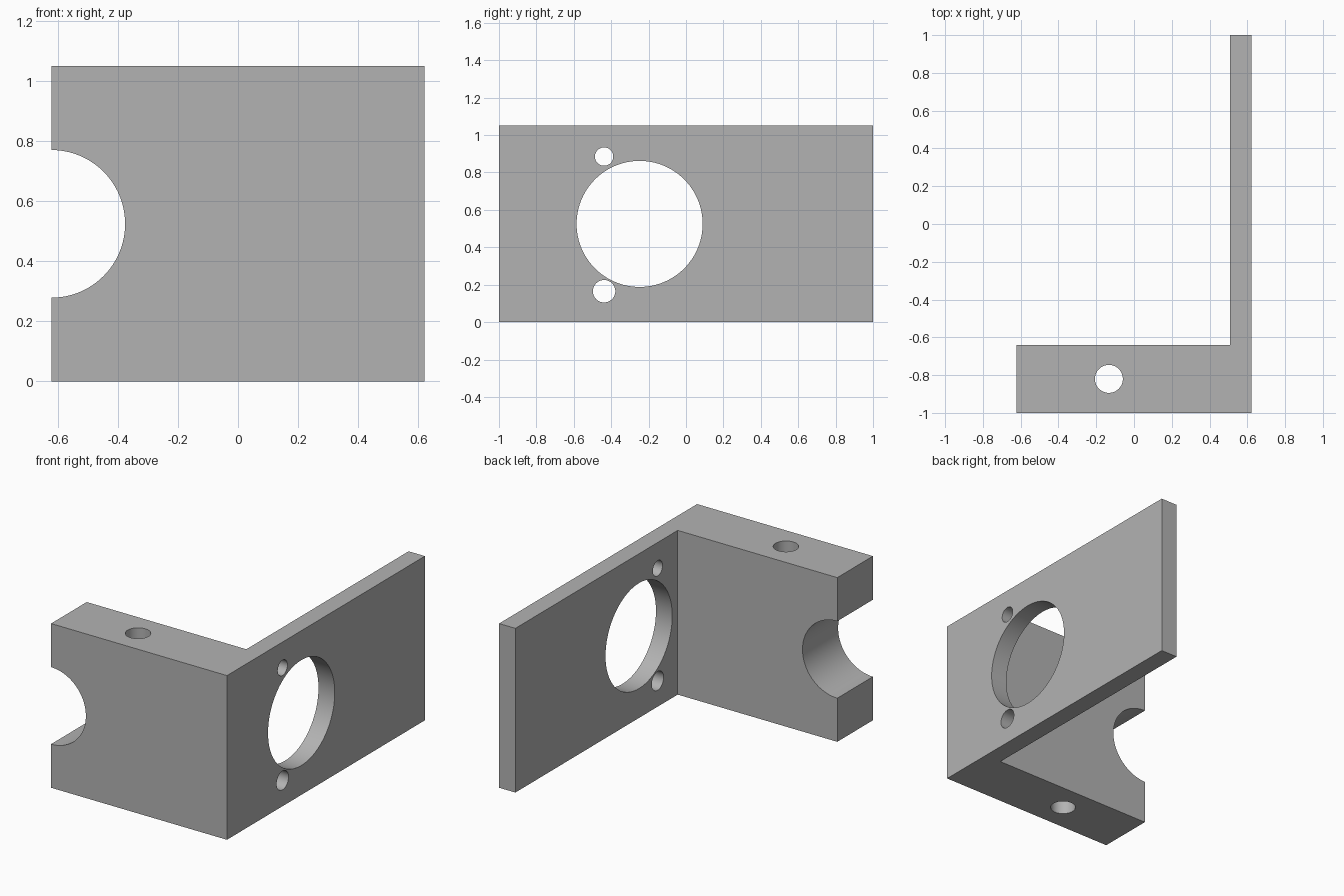
import bpy
import bmesh
import math
from mathutils import Vector

default_cube = bpy.data.objects.get("Cube")
if default_cube:
    bpy.data.objects.remove(default_cube, do_unlink=True)

HALF_X, HALF_Y, HEIGHT = 0.622, 1.0, 1.05
PLATE_IN = 0.507    # inner face of the thin plate
BLOCK_BACK = -0.64  # back face of the thick block
MID = HEIGHT / 2

grey = bpy.data.materials.new("plain grey")
grey.use_nodes = True
color = (0.45, 0.45, 0.45, 1)
grey.diffuse_color = color
grey.node_tree.nodes["Principled BSDF"].inputs["Base Color"].default_value = color

# L-shaped body: thick front block and thin side plate
profile = [(-HALF_X, -HALF_Y), (HALF_X, -HALF_Y), (HALF_X, HALF_Y),
           (PLATE_IN, HALF_Y), (PLATE_IN, BLOCK_BACK), (-HALF_X, BLOCK_BACK)]
bm = bmesh.new()
base = bm.faces.new([bm.verts.new((x, y, 0)) for x, y in profile])
top = bmesh.ops.extrude_face_region(bm, geom=[base])["geom"]
bmesh.ops.translate(bm, vec=(0, 0, HEIGHT),
                    verts=[g for g in top if isinstance(g, bmesh.types.BMVert)])
bmesh.ops.recalc_face_normals(bm, faces=bm.faces)
mesh = bpy.data.meshes.new("angle_bracket")
bm.to_mesh(mesh)
bm.free()
mesh.materials.append(grey)
bracket = bpy.data.objects.new("angle_bracket", mesh)
bpy.context.collection.objects.link(bracket)


def drill(name, center, axis, radius, depth, sides=64):
    """Cut a round hole through the bracket."""
    turn = Vector(axis).to_track_quat("Z", "Y").to_euler()
    bpy.ops.mesh.primitive_cylinder_add(vertices=sides, radius=radius, depth=depth,
                                        location=center, rotation=turn)
    cutter = bpy.context.object
    cutter.name = name + "_cutter"
    cutter.hide_render = True
    cutter.data.materials.append(grey)
    mod = bracket.modifiers.new(name, "BOOLEAN")
    mod.operation = "DIFFERENCE"
    mod.solver = "EXACT"
    mod.object = cutter
    bpy.context.view_layer.objects.active = bracket
    bpy.ops.object.modifier_apply(modifier=mod.name)
    bpy.data.objects.remove(cutter, do_unlink=True)


# Side plate: large opening and two small screw holes
plate_x = (PLATE_IN + HALF_X) / 2
drill("large_opening", (plate_x, -0.248, MID), (1, 0, 0), 0.337, 0.3, 96)
drill("upper_screw_hole", (plate_x, -0.438, 0.885), (1, 0, 0), 0.049, 0.3)
drill("lower_screw_hole", (plate_x, -0.438, 0.165), (1, 0, 0), 0.06, 0.3)

# Front block: half-round notch and vertical bolt hole
block_y = (BLOCK_BACK - HALF_Y) / 2
drill("half_round_notch", (-HALF_X, block_y, MID), (0, 1, 0), 0.246, 0.6, 96)
drill("bolt_hole", (-0.133, block_y, MID), (0, 0, 1), 0.074, 1.5)

# Smooth hole walls, crisp edges
bpy.ops.object.select_all(action="DESELECT")
bracket.select_set(True)
bpy.context.view_layer.objects.active = bracket
bpy.ops.object.shade_smooth_by_angle(angle=math.radians(30))
